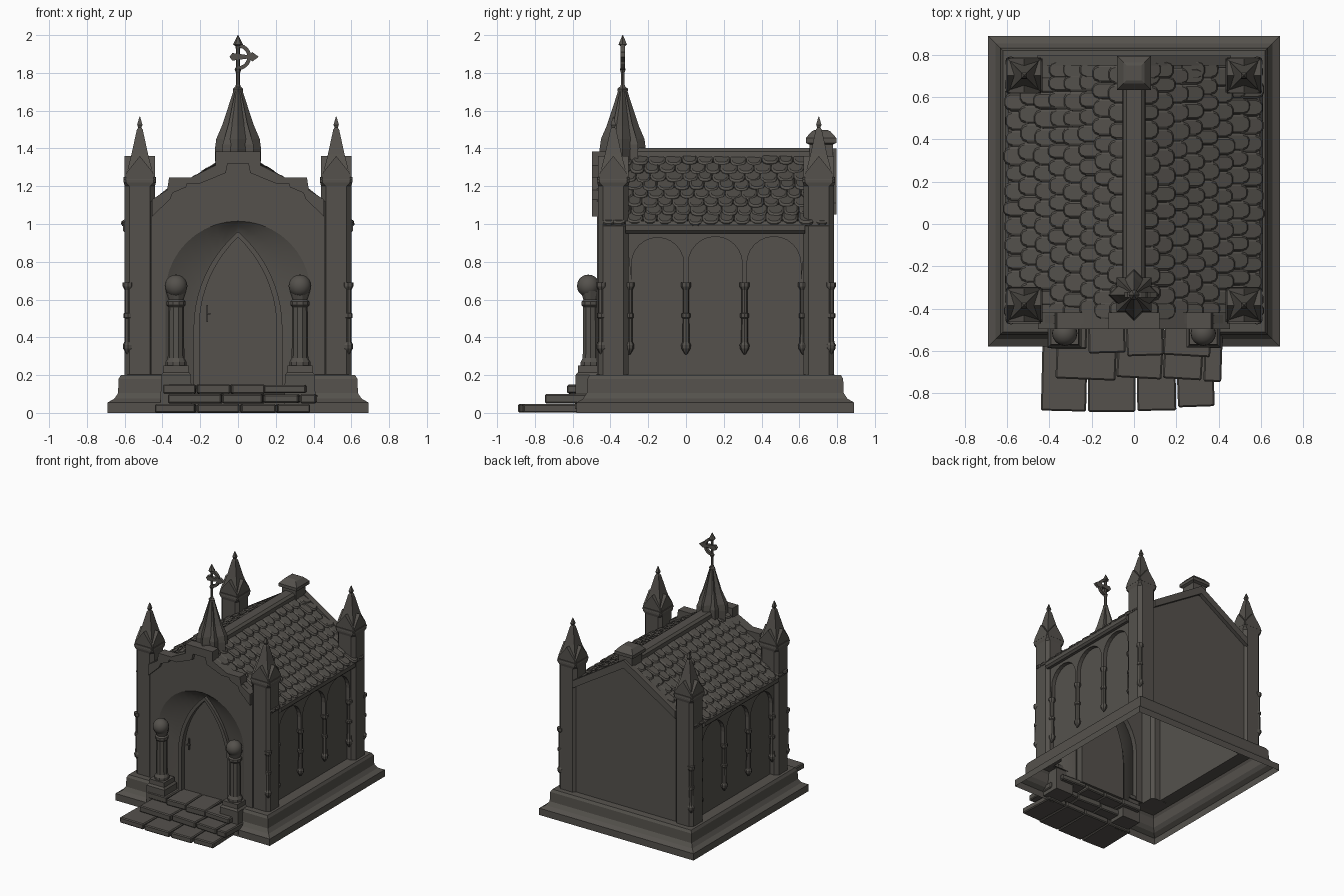
import bpy, bmesh, math, random
from mathutils import Matrix, Vector

if "Cube" in bpy.data.objects:
    bpy.data.objects.remove(bpy.data.objects["Cube"])

random.seed(4)
stone = bpy.data.materials.new("dark_stone")
stone.diffuse_color = (0.09, 0.083, 0.073, 1)
stone.use_nodes = True
stone.node_tree.nodes["Principled BSDF"].inputs["Base Color"].default_value = stone.diffuse_color


def finish(name, bm, smooth=False, bevel=0):
    bmesh.ops.recalc_face_normals(bm, faces=bm.faces[:])
    me = bpy.data.meshes.new(name)
    bm.to_mesh(me)
    bm.free()
    me.materials.append(stone)
    ob = bpy.data.objects.new(name, me)
    bpy.context.collection.objects.link(ob)
    if bevel:
        m = ob.modifiers.new("bevel", 'BEVEL')
        m.width, m.segments = bevel, 1
    if smooth:
        bpy.ops.object.select_all(action='DESELECT')
        ob.select_set(True)
        bpy.context.view_layer.objects.active = ob
        bpy.ops.object.shade_smooth_by_angle(angle=math.radians(40))
    return ob


def skin(bm, rows, closed=True, cap0=False, cap1=False):
    """Joins rows of points with quads."""
    vs = [[bm.verts.new(p) for p in r] for r in rows]
    n = len(rows[0])
    for a, b in zip(vs, vs[1:]):
        for i in range(n if closed else n - 1):
            j = (i + 1) % n
            bm.faces.new((a[i], a[j], b[j], b[i]))
    if cap0:
        bm.faces.new(vs[0][::-1])
    if cap1:
        bm.faces.new(vs[-1])


def loft(name, rows, closed=True, caps=True, **kw):
    bm = bmesh.new()
    skin(bm, rows, closed, caps, caps)
    return finish(name, bm, **kw)


def prism(name, poly, a, b, axis='y', **kw):
    put = (lambda p, t: (p[0], t, p[1])) if axis == 'y' else (lambda p, t: (t, p[0], p[1]))
    return loft(name, [[put(p, t) for p in poly] for t in (a, b)], **kw)


def box(name, x0, x1, y0, y1, z0, z1, bevel=0):
    return prism(name, [(x0, z0), (x1, z0), (x1, z1), (x0, z1)], y0, y1, bevel=bevel)


def lathe(name, prof, cx, cy, n=10, rot=0.0, smooth=False):
    rows = [[(cx + r * math.cos(rot + 2 * math.pi * i / n), cy + r * math.sin(rot + 2 * math.pi * i / n), z)
             for i in range(n)] for r, z in prof]
    return loft(name, rows, smooth=smooth)


def arch(w, spring, h, z0, n=10):
    """Arch outline from right foot over the apex to left foot."""
    R = (w * w + h * h) / (2 * w)
    c = w - R
    T = math.acos(max(-1, min(1, -c / R)))
    half = [(c + R * math.cos(T * i / n), spring + R * math.sin(T * i / n)) for i in range(n)]
    half = [(w, z0)] + half
    return half + [(0, spring + h)] + [(-x, z) for x, z in reversed(half)]


def both(half):
    """Mirrors a left-to-centre profile to the right."""
    return half + [(-x, z) for x, z in reversed(half) if x]


# Hollow plinth, open at the doorway
def plinth_row(d, z):
    hx, y0, y1 = 0.69 - d, -0.58 + d, 0.89 - d
    return [(0.3, y0, z), (hx, y0, z), (hx, y1, z), (-hx, y1, z), (-hx, y0, z), (-0.3, y0, z)]


loft("plinth", [plinth_row(d, z) for d, z in ((0, 0), (0, .055), (.035, .075), (.055, .105), (.058, .18),
                                              (.07, .2), (.16, .205))], closed=False, caps=False)

# Side walls, blind arcades, wall columns, eaves
COLUMN = [(.006, .31), (.024, .34), (.026, .36), (.018, .375), (.017, .5), (.023, .505), (.023, .525),
          (.016, .53), (.016, .65), (.027, .67), (.027, .69)]
bays = ((-.30, 0), (0, .31), (.31, .62))
for s in (-1, 1):
    box("side_wall", s * .515, s * .54, -.42, .74, .2, 1.0)
    low = []
    for a, b in bays:
        mid, w = (a + b) / 2, (b - a) / 2 - .012
        low += [(mid - x, z) for x, z in arch(w, .79, w, .69, 6)]
    prism("side_arcade", [(.64, .97), (-.32, .97)] + low, s * .535, s * .572, 'x')
    for y in (-.30, 0, .31, .62):
        lathe("wall_column", COLUMN, s * .56, y, 8)
    prism("eave_beam", [(.53, .95), (.595, .95), (.61, .965), (.61, .995), (.595, 1.015), (.53, 1.015)]
          if s > 0 else [(-.53, .95), (-.595, .95), (-.61, .965), (-.61, .995), (-.595, 1.015), (-.53, 1.015)],
          -.32, .63)

# Back wall and its raked coping
prism("back_wall", both([(-.47, .2), (-.47, 1.08), (0, 1.37)]), .745, .765)
prism("back_coping", both([(-.46, 1.05), (-.46, 1.11), (0, 1.40)]) + [(0, 1.335)], .75, .797)

# Front wall with round arched opening
R_OUT = arch(.385, .63, .385, .2)
prism("front_wall", both([(-.46, .2), (-.46, 1.12), (-.36, 1.2), (-.12, 1.3), (-.1, 1.36)]) + R_OUT, -.47, -.43)
outer = both([(-.455, 1.13), (-.375, 1.18), (-.365, 1.245), (-.25, 1.245), (-.12, 1.31), (-.12, 1.385)])
inner = both([(-.455, 1.04), (-.36, 1.13), (-.345, 1.165), (-.275, 1.195), (-.27, 1.215), (-.2, 1.215),
              (-.065, 1.27), (-.055, 1.32)])
prism("front_coping", outer + inner[::-1], -.497, -.42)

# Splayed door recess, frame, door, handle
at = lambda pts, y: [(x, y, z) for x, z in pts]
D_OUT, D_IN = arch(.235, .45, .51, .13), arch(.205, .45, .48, .13)
loft("door_splay", [at(arch(.385, .63, .385, .13), -.47), at(arch(.31, .55, .44, .13), -.425), at(D_OUT, -.405)],
     closed=False, caps=False, smooth=True)
loft("door_frame", [at(D_OUT, -.40), at(D_OUT, -.43), at(D_IN, -.43), at(D_IN, -.385)], closed=False, caps=False)
prism("door", D_IN, -.39, -.37)
box("handle_plate", -.168, -.158, -.40, -.39, .48, .57)
box("door_handle", -.168, -.145, -.415, -.40, .52, .53)

# Portal columns with stone balls
for s in (-1, 1):
    cx, cy = s * .328, -.505
    rect = lambda h, z: [(cx + h * a, cy + h * b, z) for a, b in ((-1, -1), (1, -1), (1, 1), (-1, 1))]
    loft("portal_pedestal", [rect(.082, .02), rect(.08, .2), rect(.068, .215), rect(.066, .25)])
    lathe("portal_column", [(.055, .25), (.055, .27), (.044, .29), (.041, .56), (.05, .57), (.05, .59),
                            (.04, .6), (.055, .645)], cx, cy, 10)
    bm = bmesh.new()
    bmesh.ops.create_uvsphere(bm, u_segments=16, v_segments=10, radius=.06,
                              matrix=Matrix.Translation((cx, cy - .012, .672)))
    finish("portal_ball", bm, smooth=True)


# Corner towers with gablets, spires and corner columns
def oct_ring(cx, cy, h, c, z):
    q = [(h, c - h), (h, h - c), (h - c, h), (c - h, h), (-h, h - c), (-h, c - h), (c - h, -h), (h - c, -h)]
    return [(cx + x, cy + y, z) for x, y in q]


for sx in (-1, 1):
    for cy, sy in ((-.385, -1), (.703, 1)):
        cx = sx * .52
        loft("tower", [oct_ring(cx, cy, h, c, z) for h, c, z in ((.08, .025, .2), (.08, .025, 1.2),
                                                                 (.085, .012, 1.22), (.085, .012, 1.25))])
        tri = [(-.086, 1.235), (.086, 1.235), (.068, 1.275), (0, 1.36), (-.068, 1.275)]
        prism("tower_gablet", [(cx + x, z) for x, z in tri], cy - .08, cy + .08)
        prism("tower_gablet", [(cy + y, z) for y, z in tri], cx - .08, cx + .08, 'x')
        lathe("tower_spire", [(.105, 1.25), (.062, 1.37), (.022, 1.5), (.012, 1.51), (.02, 1.525), (.002, 1.57)],
              cx, cy, 4, math.pi / 4)
        lathe("tower_column", [(r * 1.05, z) for r, z in COLUMN], cx + sx * .063, cy + sy * .063, 8)

# Roof deck and rounded shingles
prism("roof_deck", both([(-.605, .99), (0, 1.37)]) + [(0, 1.35)], -.44, .755)
bm = bmesh.new()
outline = [(-.07, -1), (.01, -1), (.037, -.8), (.05, -.35), (.05, .35), (.037, .8), (.01, 1), (-.07, 1)]
for s in (-1, 1):
    down = Vector((s * .846, 0, -.533))
    up = Vector((s * .533, 0, .846))
    for row in range(8):
        dist = .085 + row * .083
        y = -.44 + (row % 2) * -.035
        while y < .74:
            w = random.uniform(.036, .045)
            mid = min(max(y + w, -.41), .73)
            o = Vector((0, mid, 1.375)) + down * (dist + random.uniform(-.008, .008))
            lift = random.uniform(.016, .024)
            rows = []
            for k, hgt in ((1, -.008), (1, .6), (.78, 1)):
                rows.append([o + down * (u * (k if u > 0 else 1)) + Vector((0, v * w * k, 0))
                             + up * (lift * hgt * (1 if u > 0 else .35)) for u, v in outline])
            skin(bm, rows, cap0=True, cap1=True)
            y += 2 * w + .002
finish("roof_shingles", bm)

# Ridge and its rear cap block
prism("ridge_beam", both([(-.056, 1.33), (-.052, 1.385), (-.035, 1.402)]), -.28, .68)
sq = lambda h, z, cy=.715: [(a * h, cy + b * h, z) for a, b in ((-1, -1), (1, -1), (1, 1), (-1, 1))]
loft("ridge_cap", [sq(.062, 1.33), sq(.062, 1.42), sq(.081, 1.43), sq(.081, 1.455), sq(.05, 1.49), sq(.035, 1.497)])

# Front spire and broken ringed cross
CY = -.335
lathe("front_spire", [(.118, 1.22), (.122, 1.40), (.115, 1.45), (.085, 1.52), (.055, 1.61), (.026, 1.70),
                      (.028, 1.715), (.012, 1.73)], 0, CY, 4)
loft("front_spire_core", [sq(h, z, CY) for h, z in ((.082, 1.3), (.082, 1.42), (.05, 1.53), (.016, 1.7))])
lathe("cross_stem", [(.02, 1.71), (.011, 1.74), (.011, 1.80), (.018, 1.82), (.011, 1.83), (.012, 1.94),
                     (.026, 1.95), (.002, 2.0)], 0, CY, 6)
prism("cross_arms", [(-.045, 1.885), (-.03, 1.865), (.06, 1.877), (.075, 1.86), (.11, 1.885), (.075, 1.91),
                     (.06, 1.893), (-.03, 1.905)], CY - .012, CY + .012)
arc = lambda r: [(r * math.cos(math.radians(a)), 1.885 + r * math.sin(math.radians(a))) for a in range(-90, 101, 19)]
prism("cross_ring", arc(.07) + arc(.05)[::-1], CY - .012, CY + .012)

# Uneven slab steps
bm = bmesh.new()
rows = ((.0, .048, -.885, -.56, (-.44, -.22, .01, .2, .38)),
        (.05, .1, -.755, -.48, (-.37, -.08, .14, .33, .42)),
        (.1, .152, -.615, -.39, (-.4, -.22, -.04, .14, .37)))
for z0, z1, y0, y1, xs in rows:
    for a, b in zip(xs, xs[1:]):
        front = y0 + random.uniform(-.012, .025)
        m = (Matrix.Translation(((a + b) / 2, (front + y1) / 2, (z0 + z1) / 2))
             @ Matrix.Rotation(random.uniform(-.06, .06), 4, 'Z')
             @ Matrix.Diagonal((b - a - .006, y1 - front, z1 - z0 - random.uniform(0, .008), 1)))
        bmesh.ops.create_cube(bm, size=1, matrix=m)
finish("steps", bm, bevel=.007)
